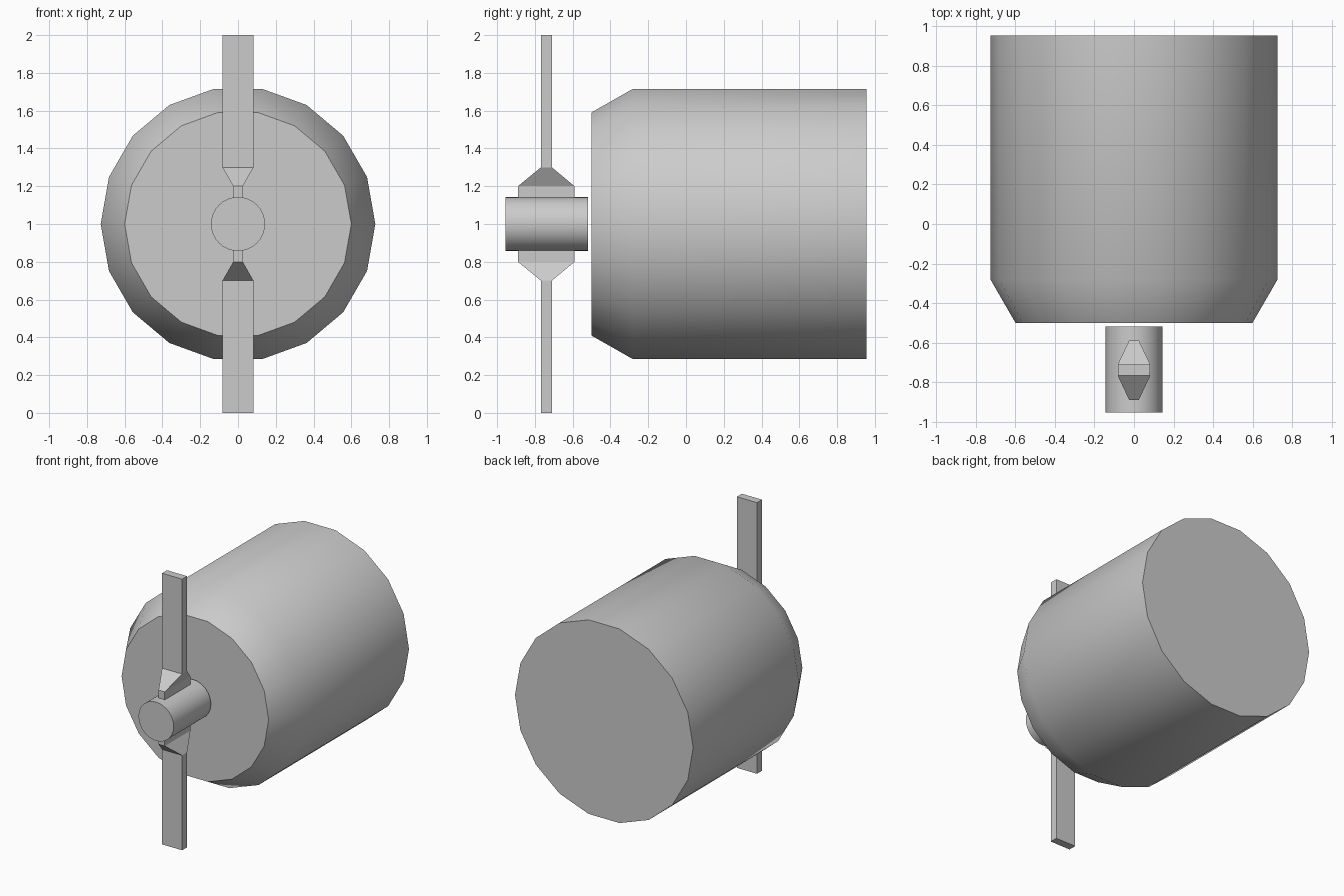
import bpy, bmesh, math

if "Cube" in bpy.data.objects:
    bpy.data.objects.remove(bpy.data.objects["Cube"])

AXIS_Z = 1.0  # height of the motor axis


def finish(name, bm):
    bmesh.ops.recalc_face_normals(bm, faces=bm.faces)
    mesh = bpy.data.meshes.new(name)
    bm.to_mesh(mesh)
    bm.free()
    obj = bpy.data.objects.new(name, mesh)
    bpy.context.collection.objects.link(obj)
    return obj


def loft(name, rings):
    """Skin equal-length rings of points and cap both ends."""
    bm = bmesh.new()
    loops = [[bm.verts.new(p) for p in ring] for ring in rings]
    n = len(loops[0])
    for a, b in zip(loops, loops[1:]):
        for i in range(n):
            j = (i + 1) % n
            bm.faces.new((a[i], a[j], b[j], b[i]))
    bm.faces.new(loops[0])
    bm.faces.new(loops[-1])
    return finish(name, bm)


def circle(y, r, sides):
    return [(r * math.cos(2 * math.pi * i / sides), y,
             AXIS_Z + r * math.sin(2 * math.pi * i / sides)) for i in range(sides)]


def rect(z, hx, y0, y1):
    return [(-hx, y0, z), (hx, y0, z), (hx, y1, z), (-hx, y1, z)]


def smooth(obj):
    bpy.ops.object.select_all(action='DESELECT')
    obj.select_set(True)
    bpy.context.view_layer.objects.active = obj
    bpy.ops.object.shade_smooth_by_angle(angle=math.radians(40))


# Engine body with chamfered front
smooth(loft("engine_body", [circle(-0.5, 0.6, 18), circle(-0.28, 0.727, 18),
                            circle(0.955, 0.727, 18)]))

# Propeller hub
smooth(loft("propeller_hub", [circle(-0.955, 0.143, 32), circle(-0.52, 0.143, 32)]))

# Two blades: thin root twisting its proportions into a flat paddle
for name, s in (("upper_blade", 1), ("lower_blade", -1)):
    loft(name, [rect(AXIS_Z + s * 0.1, 0.025, -0.89, -0.59),
                rect(AXIS_Z + s * 0.2, 0.025, -0.89, -0.59),
                rect(AXIS_Z + s * 0.3, 0.082, -0.768, -0.71),
                rect(AXIS_Z + s * 1.0, 0.082, -0.768, -0.71)])
